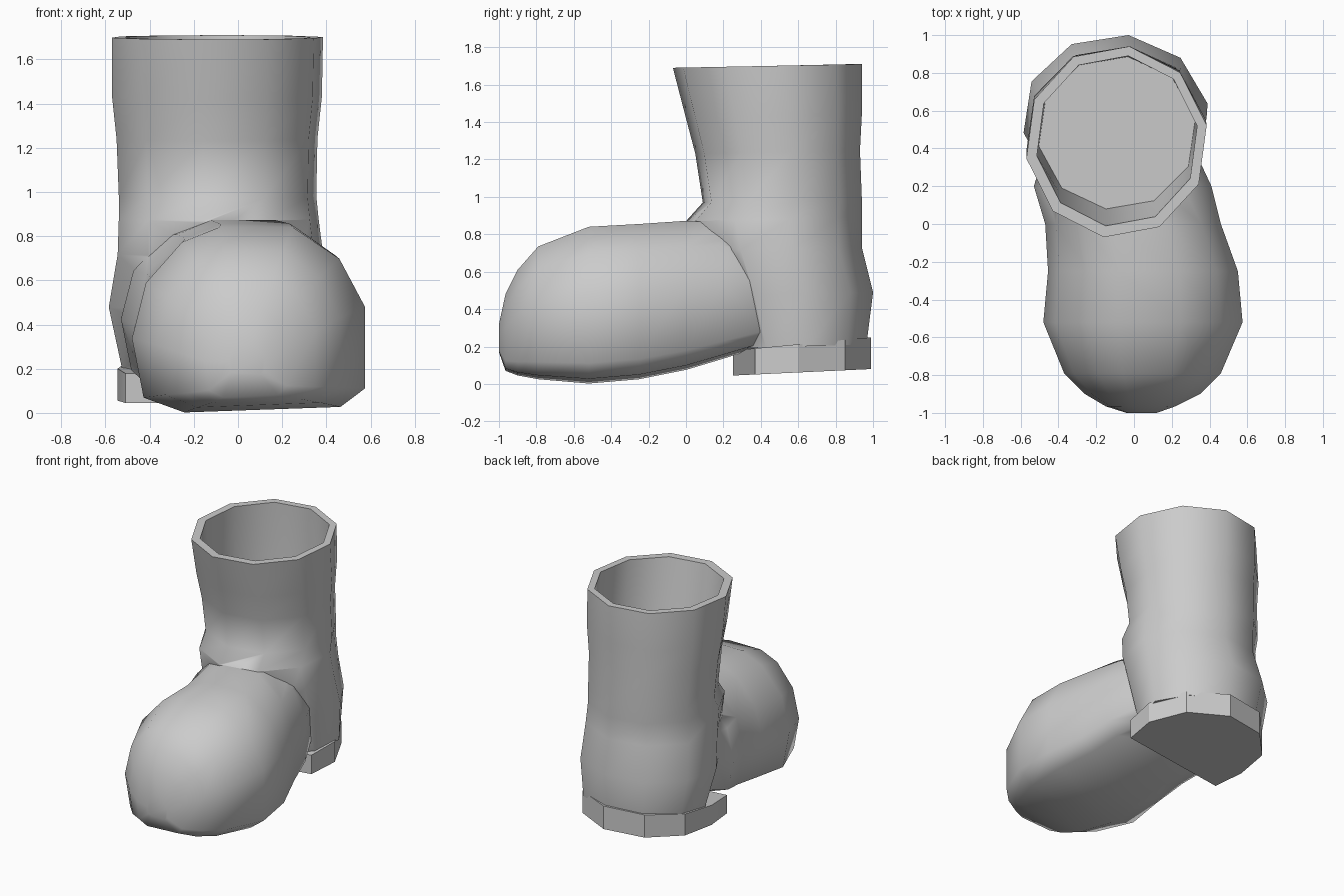
import bpy, bmesh, math

if "Cube" in bpy.data.objects:
    bpy.data.objects.remove(bpy.data.objects["Cube"])


def loft(name, rings):
    """Skin equal-length point rings and cap both ends."""
    bm = bmesh.new()
    loops = [[bm.verts.new(p) for p in ring] for ring in rings]
    n = len(loops[0])
    for a, b in zip(loops, loops[1:]):
        for i in range(n):
            j = (i + 1) % n
            bm.faces.new((a[i], a[j], b[j], b[i]))
    bm.faces.new(loops[0])
    bm.faces.new(loops[-1])
    bmesh.ops.recalc_face_normals(bm, faces=bm.faces)
    mesh = bpy.data.meshes.new(name)
    bm.to_mesh(mesh)
    bm.free()
    obj = bpy.data.objects.new(name, mesh)
    bpy.context.collection.objects.link(obj)
    return obj


def smooth(obj, degrees):
    bpy.ops.object.select_all(action='DESELECT')
    obj.select_set(True)
    bpy.context.view_layer.objects.active = obj
    bpy.ops.object.shade_smooth_by_angle(angle=math.radians(degrees))


def shaft_ring(z, x0, x1, y0, y1):
    """Ten-sided oval, tilted slightly up toward the back."""
    ring = []
    for i in range(10):
        a = math.radians(82 + 36 * i)
        c, s = math.cos(a), math.sin(a)
        ring.append(((x0 + x1) / 2 + c * (x1 - x0) / 1.95,
                     (y0 + y1) / 2 + s * (y1 - y0) / 1.98, z + 0.01 * s))
    return ring


# Leg shaft: outer wall from the heel up, over the rim, down to the inner floor
shaft = loft("boot_upper", [shaft_ring(*r) for r in (
    (0.20, -0.52, 0.36, 0.22, 0.965),
    (0.48, -0.58, 0.385, 0.12, 1.00),
    (0.72, -0.54, 0.38, 0.04, 0.94),
    (0.88, -0.535, 0.36, 0.00, 0.94),
    (0.98, -0.535, 0.35, 0.09, 0.94),
    (1.24, -0.545, 0.355, 0.05, 0.93),
    (1.43, -0.565, 0.375, 0.00, 0.94),
    (1.70, -0.565, 0.38, -0.07, 0.94),
    (1.70, -0.51, 0.33, -0.01, 0.89),
    (1.43, -0.51, 0.33, 0.04, 0.89),
    (1.22, -0.50, 0.32, 0.08, 0.885))])

# Foot: one rounded, flat-soled section scaled along its length
SECTION = ((-0.25, 1), (0.38, 1), (0.78, 0.83), (1, 0.57), (1, 0.13), (0.79, 0.03),
           (-0.55, 0), (-0.9, 0.08), (-1, 0.4), (-0.88, 0.7), (-0.57, 0.92))


def foot_ring(y, x0, x1, z0, z1):
    return [((x0 + x1) / 2 + u * (x1 - x0) / 2, y, z0 + v * (z1 - z0)) for u, v in SECTION]


foot = loft("foot", [foot_ring(*r) for r in (
    (0.50, -0.44, 0.27, 0.23, 0.80),
    (0.20, -0.53, 0.41, 0.135, 0.86),
    (0.00, -0.47, 0.46, 0.075, 0.872),
    (-0.25, -0.455, 0.55, 0.025, 0.855),
    (-0.52, -0.48, 0.575, 0.002, 0.84),
    (-0.79, -0.37, 0.46, 0.025, 0.735),
    (-0.90, -0.26, 0.35, 0.045, 0.61),
    (-0.965, -0.15, 0.22, 0.07, 0.48),
    (-1.00, -0.04, 0.12, 0.17, 0.32))])

# Fuse foot and shaft into one skin
union = shaft.modifiers.new("join_foot", 'BOOLEAN')
union.operation = 'UNION'
union.solver = 'EXACT'
union.object = foot
bpy.context.view_layer.objects.active = shaft
bpy.ops.object.modifier_apply(modifier=union.name)
bpy.data.objects.remove(foot)
smooth(shaft, 62)

# Heel block following the back of the boot, slightly sloped
OUTLINE = ((-0.51, 0.25), (-0.545, 0.48), (-0.51, 0.74), (-0.32, 0.94), (-0.02, 0.99),
           (0.25, 0.85), (0.37, 0.6), (0.34, 0.37))
heel = loft("heel", [
    [(x, y, 0.033 + 0.047 * y) for x, y in OUTLINE],
    [(x, y, 0.155 + 0.095 * y) for x, y in OUTLINE]])
smooth(heel, 30)
